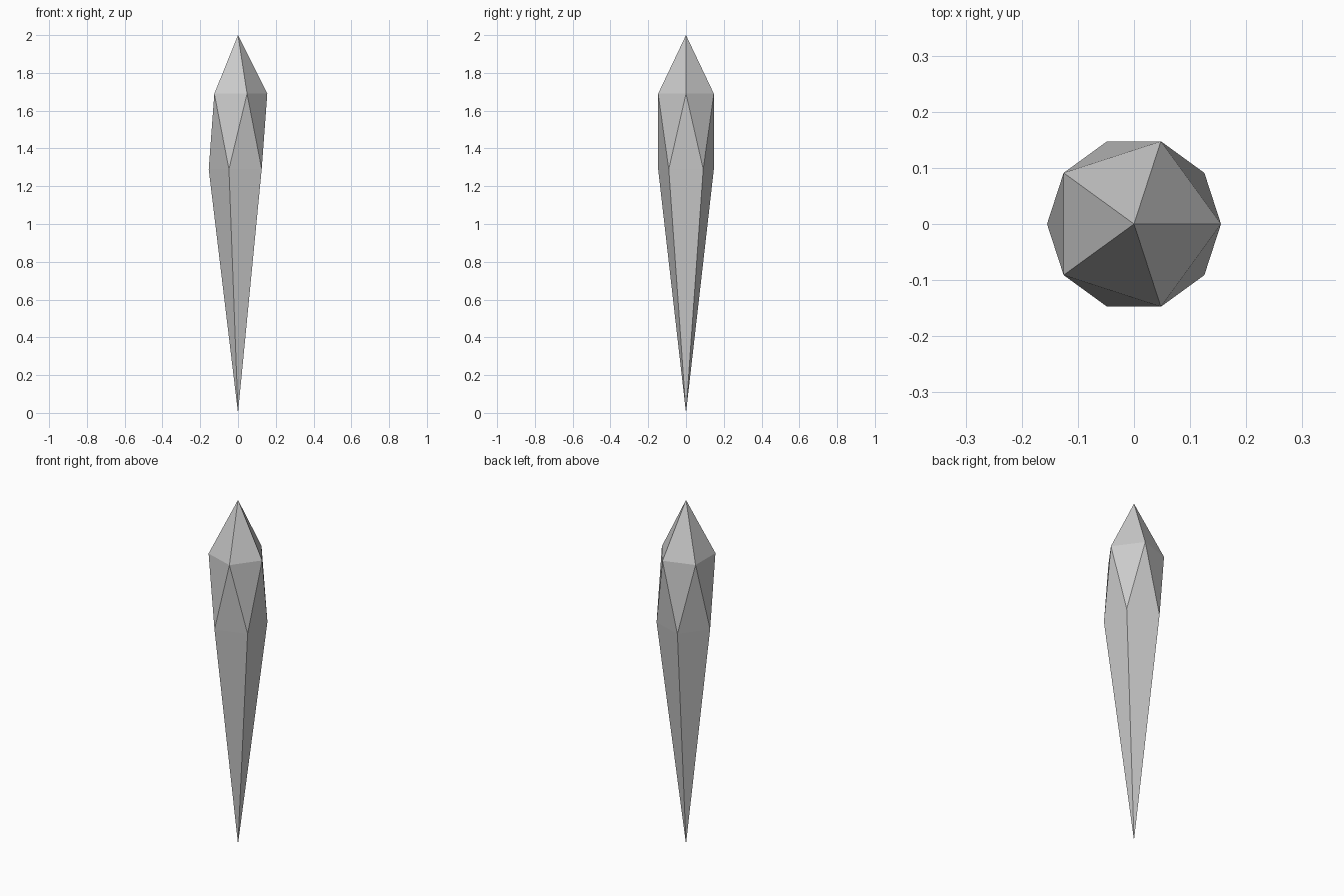
import bpy

if "Cube" in bpy.data.objects:
    bpy.data.objects.remove(bpy.data.objects["Cube"])

# Crystal shard: a 20-sided icosphere with each vertex ring moved to its own height
bpy.ops.mesh.primitive_ico_sphere_add(subdivisions=1, radius=1)
shard = bpy.context.object
shard.name = "crystal_shard"

import math
RADIUS = 0.155
for v in shard.data.vertices:
    x, y, z = v.co
    if abs(z) > 0.9:                       # top and bottom points
        v.co = (0, 0, 2.0 if z > 0 else 0.0)
    else:                                  # upper and lower five-sided rings
        step = math.radians(72)
        offset = 0 if z > 0 else step / 2
        a = round((math.atan2(y, x) - offset) / step + 0.001) * step + offset
        v.co = (RADIUS * math.cos(a), RADIUS * math.sin(a), 1.69 if z > 0 else 1.29)

shard.data.update()
